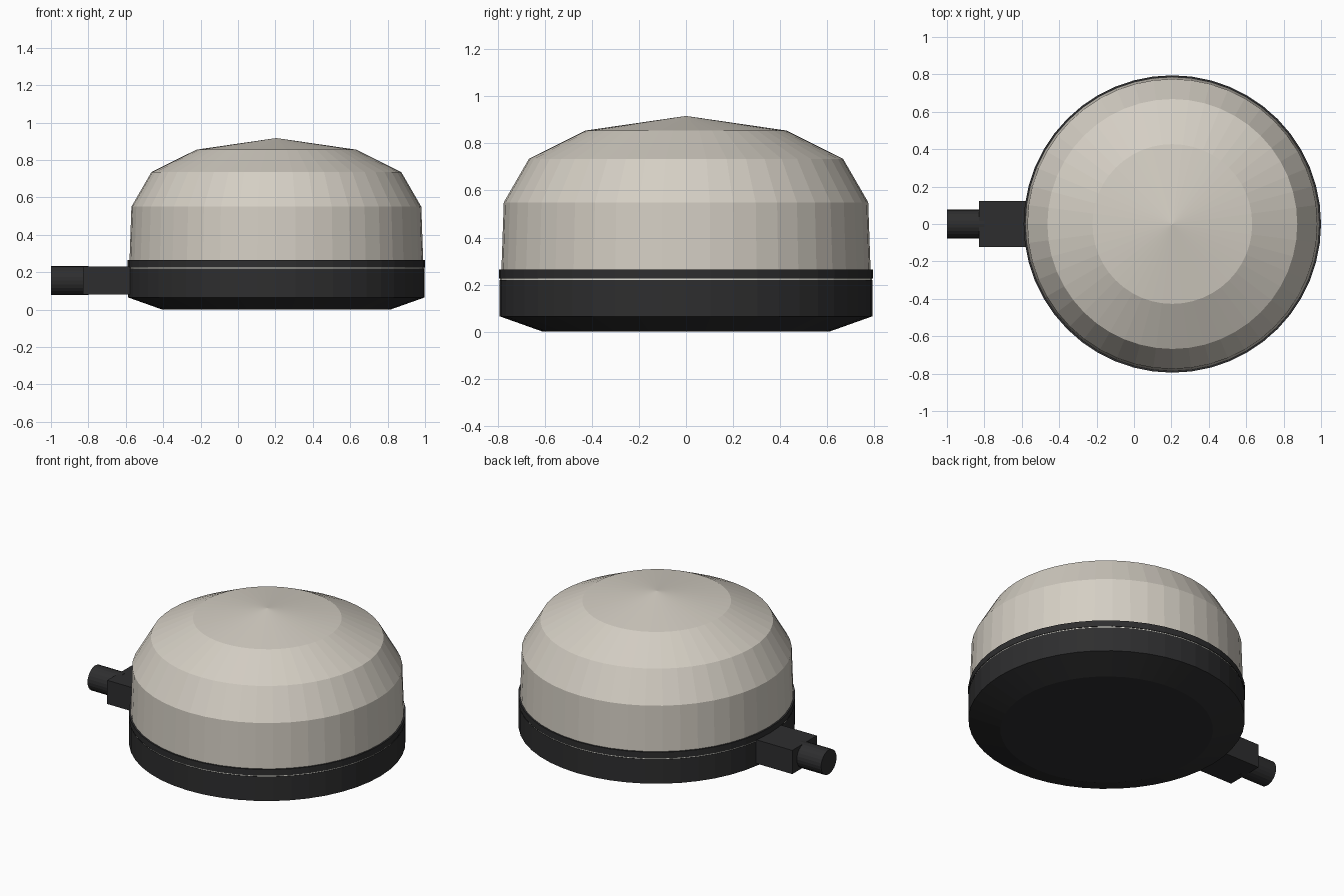
import bpy, bmesh, math
from mathutils import Matrix

if "Cube" in bpy.data.objects:
    bpy.data.objects.remove(bpy.data.objects["Cube"])

CX, SEG = 0.205, 48   # housing axis and side count


def material(name, rgb):
    m = bpy.data.materials.new(name)
    m.diffuse_color = (*rgb, 1)
    m.use_nodes = True
    m.node_tree.nodes["Principled BSDF"].inputs["Base Color"].default_value = m.diffuse_color
    return m


cream = material("warm_grey", (0.66, 0.62, 0.55))
dark = material("charcoal", (0.027, 0.027, 0.028))
pale = material("pale_seam", (0.74, 0.73, 0.66))


def finish(name, bm, mat):
    bmesh.ops.recalc_face_normals(bm, faces=bm.faces)
    mesh = bpy.data.meshes.new(name)
    bm.to_mesh(mesh)
    bm.free()
    mesh.materials.append(mat)
    ob = bpy.data.objects.new(name, mesh)
    bpy.context.collection.objects.link(ob)
    return ob


def lathe(name, profile, mat):
    """Spin (radius, z) points about the housing axis; ends are capped."""
    bm = bmesh.new()
    rings = []
    for r, z in profile:
        if r == 0:
            rings.append([bm.verts.new((CX, 0, z))])
        else:
            rings.append([bm.verts.new((CX + r * math.cos(a), r * math.sin(a), z))
                          for a in (2 * math.pi * i / SEG for i in range(SEG))])
    for a, b in zip(rings, rings[1:]):
        for i in range(SEG):
            j = (i + 1) % SEG
            bm.faces.new((a[i], a[j], b[0]) if len(b) == 1 else (a[i], a[j], b[j], b[i]))
    for ring in (rings[0], rings[-1]):
        if len(ring) > 1:
            bm.faces.new(ring)
    return finish(name, bm, mat)


# Housing: chamfered base, pale seam, gasket ring and faceted dome
lathe("base", [(0.61, 0), (0.793, 0.065), (0.793, 0.220)], dark)
lathe("seam", [(0.791, 0.220), (0.791, 0.226)], pale)
lathe("gasket_ring", [(0.795, 0.226), (0.795, 0.265)], dark)
lathe("dome", [(0.785, 0.265), (0.775, 0.55), (0.668, 0.735),
               (0.427, 0.855), (0, 0.917)], cream)

# Cable connector block on the left side
bm = bmesh.new()
bmesh.ops.create_cube(bm, size=1, matrix=Matrix.Translation((-0.68, 0, 0.155))
                      @ Matrix.Diagonal((0.30, 0.245, 0.15, 1)))
finish("connector_block", bm, dark)

# Round cable plug
bm = bmesh.new()
bmesh.ops.create_cone(bm, cap_ends=True, segments=24, radius1=0.077, radius2=0.077, depth=0.2,
                      matrix=Matrix.Translation((-0.90, 0, 0.155))
                      @ Matrix.Rotation(math.pi / 2, 4, 'Y'))
finish("cable_plug", bm, dark)
